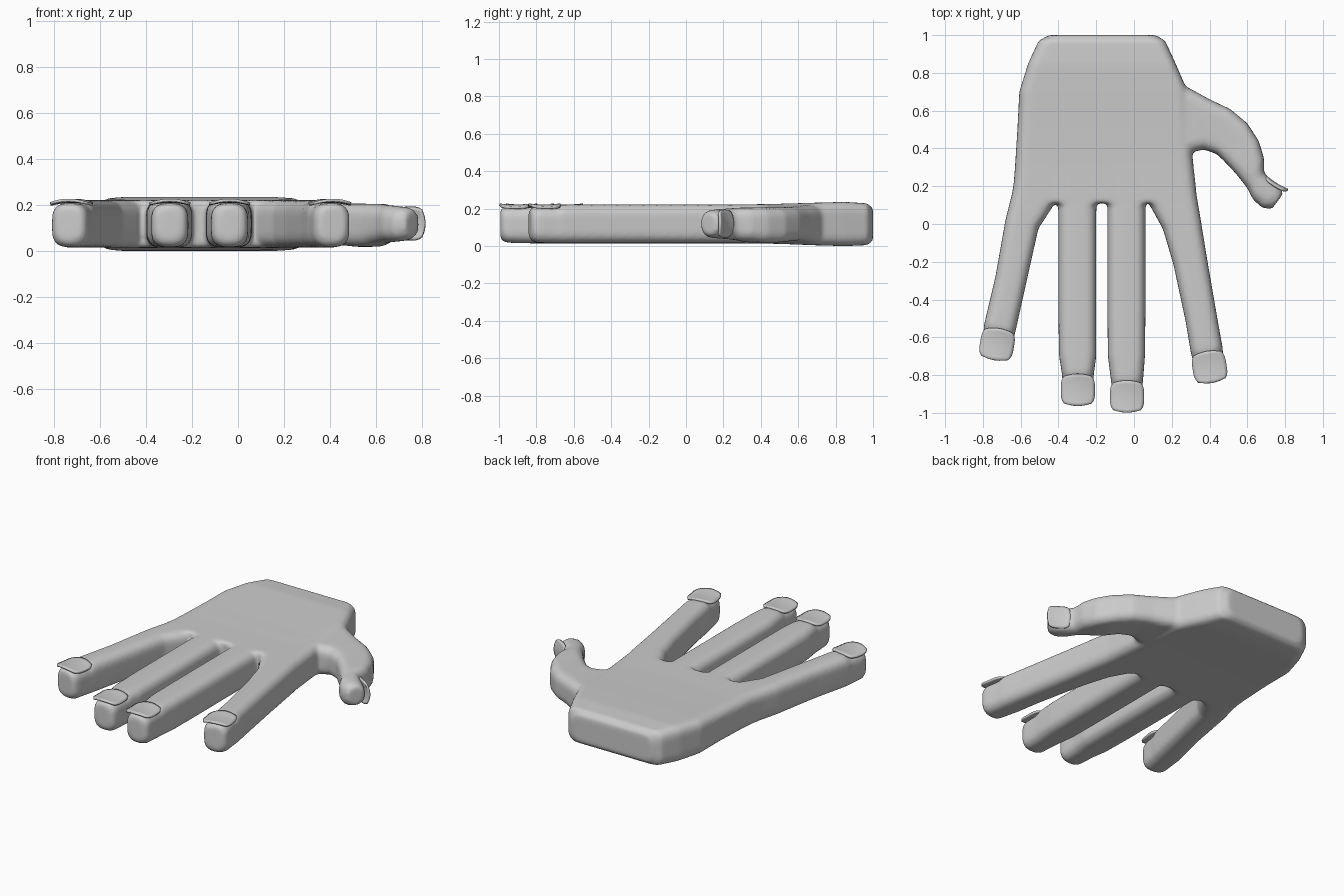
import bpy, bmesh, math
from mathutils import Vector

if "Cube" in bpy.data.objects:
    bpy.data.objects.remove(bpy.data.objects["Cube"])

Z = Vector((0, 0, 1))
hand = bmesh.new()


def section(a, b, z0, z1, r=0.055, n=5):
    """Rounded rectangle standing on the ground line from a to b."""
    a, b = Vector((*a, 0)), Vector((*b, 0))
    w, h = (b - a).length, z1 - z0
    d = (b - a) / w
    r = min(r, w * .48, h * .48)
    pts = []
    for cx, cz, start in ((w - r, h - r, 0), (r, h - r, 90), (r, r, 180), (w - r, r, 270)):
        for i in range(n):
            t = math.radians(start + 90 * i / (n - 1))
            pts.append(a + d * (cx + r * math.cos(t)) + Z * (z0 + cz + r * math.sin(t)))
    return pts


def loft(sections):
    """Closed skin through a row of sections."""
    rings = [[hand.verts.new(p) for p in s] for s in sections]
    for r0, r1 in zip(rings, rings[1:]):
        for i in range(len(r0)):
            j = (i + 1) % len(r0)
            hand.faces.new((r0[i], r0[j], r1[j], r1[i]))
    hand.faces.new(rings[0][::-1])
    hand.faces.new(rings[-1])


def nail(name, centre, along, normal, length, width):
    """Thin, slightly saddle-shaped rounded plate."""
    along, normal = Vector(along).normalized(), Vector(normal).normalized()
    side = normal.cross(along)
    bm = bmesh.new()
    n = 10
    grid = []
    for i in range(n + 1):
        row = []
        for j in range(n + 1):
            u, v = 2 * i / n - 1, 2 * j / n - 1
            x = u * (1 - .2 * v ** 4)
            y = v * (1 - .15 * u * u)
            p = (Vector(centre) + side * x * width / 2 + along * y * length / 2
                 + normal * (.006 * v * v - .012 * u * u))
            row.append(bm.verts.new(p))
        grid.append(row)
    for i in range(n):
        for j in range(n):
            bm.faces.new((grid[i][j], grid[i + 1][j], grid[i + 1][j + 1], grid[i][j + 1]))
    ob = make_object(name, bm)
    m = ob.modifiers.new("thickness", 'SOLIDIFY')
    m.thickness = .012
    m.offset = 0


def make_object(name, bm):
    bmesh.ops.recalc_face_normals(bm, faces=bm.faces)
    me = bpy.data.meshes.new(name)
    bm.to_mesh(me)
    bm.free()
    me.shade_smooth()
    ob = bpy.data.objects.new(name, me)
    bpy.context.collection.objects.link(ob)
    return ob


def finger(name, path, nail_centre, lean):
    """Path of (x, y, half width) plus a tip shaped around the nail."""
    c = Vector(nail_centre)
    d = Vector((lean, -1)).normalized()
    st = [(Vector(p[:2]), p[2], .015, .222) for p in path]
    for off, hw, z0, z1 in ((-.09, .085, .015, .222), (-.06, .082, .015, .208),
                            (.04, .08, .018, .208), (.065, .073, .025, .206), (.08, .055, .042, .198)):
        st.append((c + d * off, hw, z0, z1))
    secs = []
    for i, (p, hw, z0, z1) in enumerate(st):
        t = (st[min(i + 1, len(st) - 1)][0] - st[max(i - 1, 0)][0]).normalized()
        s = Vector((-t.y, t.x)) * hw
        secs.append(section(p - s, p + s, z0, z1))
    loft(secs)
    nail(name + "_nail", (*c, .216), (*d, 0), Z, .17, .178)


# Palm and wrist: y, left x, right x, bottom, top
palm = [(1.0, -.45, .115, .03, .2), (.97, -.505, .165, .005, .228), (.85, -.56, .22, 0, .236),
        (.7, -.607, .285, .004, .232), (.5, -.617, .3, .012, .226),
        (.3, -.63, .312, .015, .222), (.11, -.645, .325, .015, .222)]
loft([section((l, y), (r, y), z0, z1) for y, l, r, z0, z1 in palm])

# Fingers
finger("little_finger", [(-.49, .35, .12), (-.54, .12, .112), (-.593, 0, .09), (-.653, -.3, .083)],
       (-.725, -.637), -.17)
finger("ring_finger", [(-.3, .35, .1), (-.3, 0, .1), (-.3, -.5, .1), (-.298, -.7, .098)],
       (-.297, -.878), 0)
finger("middle_finger", [(-.04, .35, .1), (-.04, 0, .1), (-.04, -.5, .1), (-.04, -.7, .098)],
       (-.037, -.913), 0)
finger("index_finger", [(.17, .35, .14), (.21, .12, .125), (.253, 0, .103), (.298, -.2, .09), (.356, -.5, .084)],
       (.4, -.757), .17)

# Thumb: outer x, y, inner x, y, bottom, top
thumb = [(.12, .8, .15, .3, .012, .222), (.3, .715, .28, .375, .02, .218), (.4, .66, .37, .395, .03, .212),
         (.51, .608, .44, .37, .025, .208), (.6, .533, .495, .315, .018, .206),
         (.66, .44, .535, .272, .02, .206), (.688, .35, .565, .235, .03, .205),
         (.688, .27, .6, .19, .036, .202), (.725, .232, .63, .13, .04, .198),
         (.77, .192, .68, .085, .045, .192), (.793, .165, .73, .08, .06, .18)]
loft([section((a, b), (c, d), z0, z1) for a, b, c, d, z0, z1 in thumb])
nail("thumb_nail", (.752, .212, .12), (.85, -.53, 0), (.53, .85, 0), .14, .145)

# Fuse the hand into one smooth skin
ob = make_object("hand", hand)
m = ob.modifiers.new("fuse", 'REMESH')
m.mode = 'VOXEL'
m.voxel_size = .012
m.use_smooth_shade = True
m = ob.modifiers.new("soften", 'SMOOTH')
m.factor = .5
m.iterations = 8
